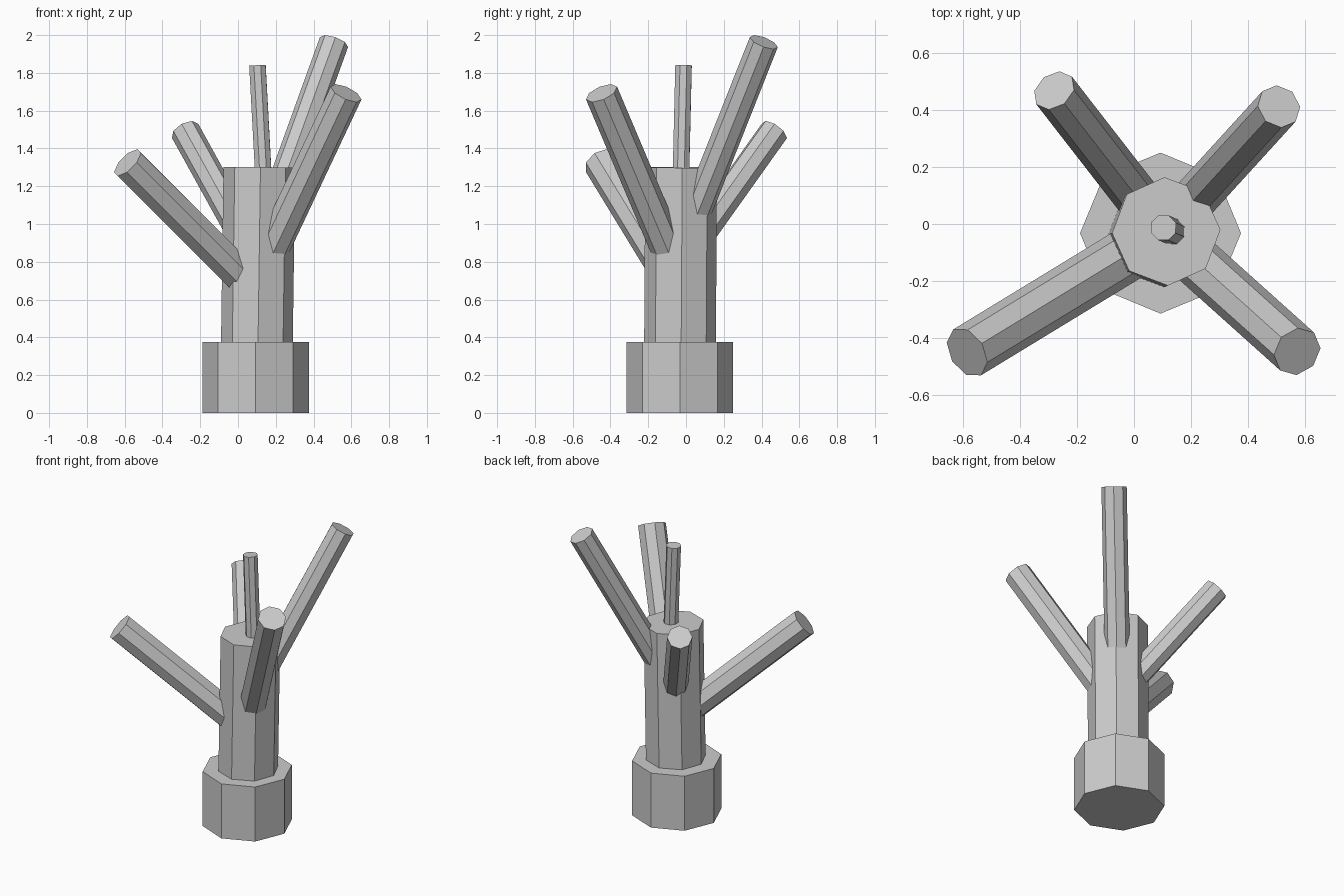
import bpy
from math import atan2, hypot, radians
from mathutils import Vector, Matrix

if "Cube" in bpy.data.objects:
    bpy.data.objects.remove(bpy.data.objects["Cube"])


def rod(name, start, tip, radius, roll=0.0):
    """Eight-sided rod from start to tip; one edge lies in the plane of its lean."""
    a, b = Vector(start), Vector(tip)
    d = b - a
    rot = (Matrix.Rotation(atan2(d.y, d.x), 4, 'Z')
           @ Matrix.Rotation(atan2(hypot(d.x, d.y), d.z), 4, 'Y')
           @ Matrix.Rotation(radians(roll), 4, 'Z'))
    bpy.ops.mesh.primitive_cylinder_add(vertices=8, radius=radius, depth=d.length)
    ob = bpy.context.object
    ob.name = name
    ob.matrix_world = Matrix.Translation((a + b) / 2) @ rot
    return ob


# Wide foot and slightly leaning trunk
rod("trunk_foot", (0.093, -0.032, 0), (0.093, -0.032, 0.375), 0.282)
rod("trunk", (0.099, -0.032, 0.3), (0.113, -0.026, 1.30), 0.19, roll=-21.4)

# Thin leader growing out of the trunk top
rod("top_twig", (0.135, -0.027, 1.25), (0.103, -0.013, 1.84), 0.047)

# Four branches starting on the trunk axis: start height, tip, radius
branches = {
    "branch_front_left": (0.635, (-0.585, -0.450, 1.325), 0.094),
    "branch_front_right": (0.705, (0.572, -0.447, 1.693), 0.089),
    "branch_back_right": (0.85, (0.508, 0.412, 1.963), 0.079),
    "branch_back_left": (0.795, (-0.280, 0.468, 1.493), 0.079),
}
for name, (height, tip, radius) in branches.items():
    rod(name, (0.106, -0.029, height), tip, radius)
